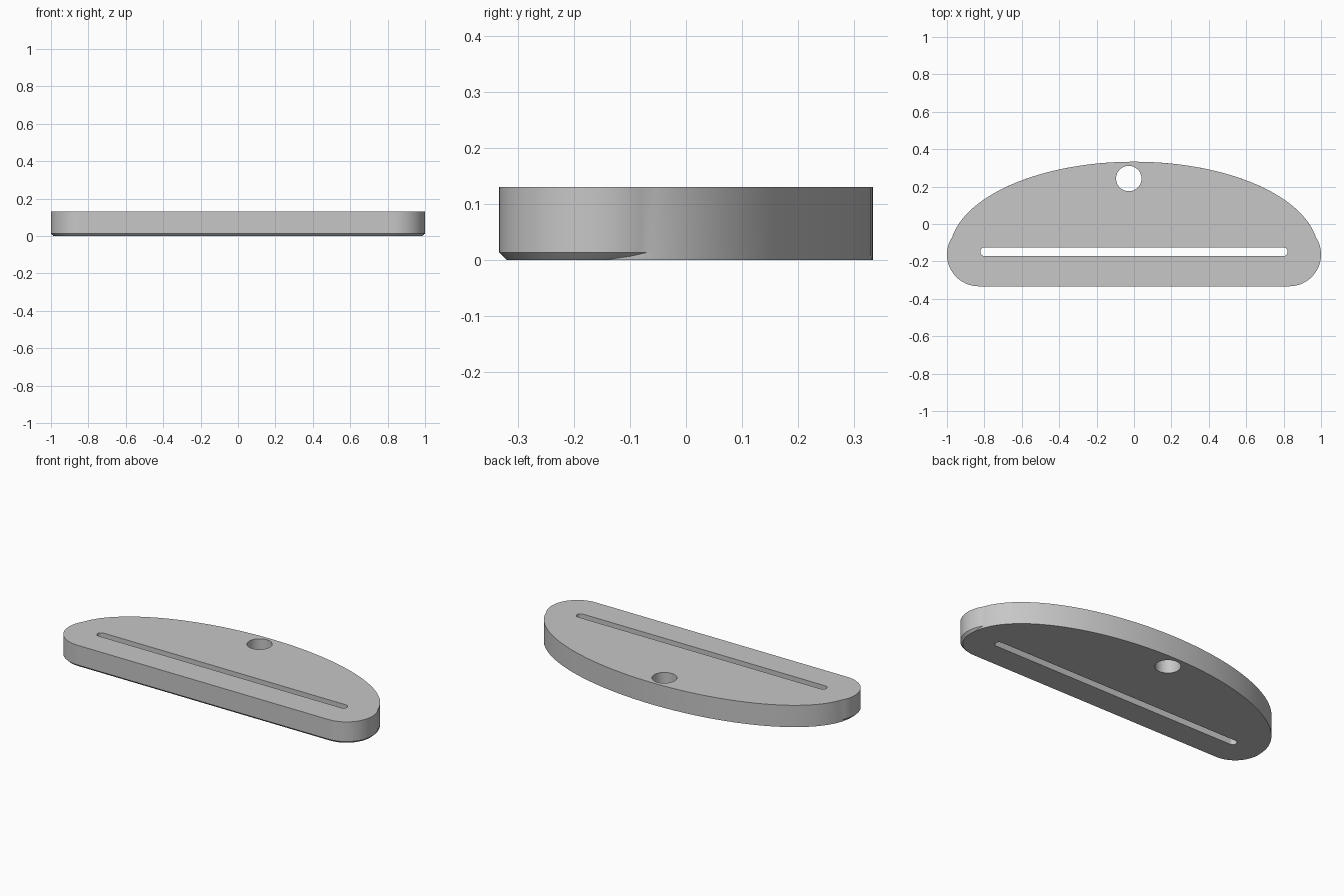
import bpy, bmesh
from math import sin, cos, pi, radians, sqrt, asin

if "Cube" in bpy.data.objects:
    bpy.data.objects.remove(bpy.data.objects["Cube"])

HEIGHT, CHAMFER = 0.13, 0.013
END_R, END_X, END_Y = 0.17, 0.83, -0.163      # rounded ends of the straight bar
ARC_A, ARC_B, ARC_Y = 0.986, 0.483, -0.15     # half ellipse of the back edge

grey = bpy.data.materials.new("plain grey")
grey.use_nodes = True
grey.diffuse_color = (0.57, 0.57, 0.57, 1)
grey.node_tree.nodes["Principled BSDF"].inputs["Base Color"].default_value = grey.diffuse_color


def loft(name, rings):
    """Join equal-length outlines, given from bottom to top, into a closed solid."""
    bm = bmesh.new()
    loops = [[bm.verts.new(p) for p in ring] for ring in rings]
    for low, high in zip(loops, loops[1:]):
        n = len(low)
        for i in range(n):
            j = (i + 1) % n
            bm.faces.new((low[i], low[j], high[j], high[i]))
    bm.faces.new(loops[0][::-1])
    bm.faces.new(loops[-1])
    bmesh.ops.recalc_face_normals(bm, faces=bm.faces)
    mesh = bpy.data.meshes.new(name)
    bm.to_mesh(mesh)
    bm.free()
    mesh.materials.append(grey)
    obj = bpy.data.objects.new(name, mesh)
    bpy.context.collection.objects.link(obj)
    return obj


def body_outline(z):
    """Bar with round ends, chamfered at the bottom, merged with the half ellipse."""
    r = END_R - max(0, CHAMFER - z)
    # Angle on the end circle where it dips into the ellipse
    lo, hi = 0.0, pi / 2
    for _ in range(40):
        mid = (lo + hi) / 2
        x, y = END_X + r * cos(mid), END_Y + r * sin(mid)
        inside = (x / ARC_A) ** 2 + (max(0, y - ARC_Y) / ARC_B) ** 2 < 1
        lo, hi = (lo, mid) if inside else (mid, hi)
    start = asin((END_Y + r * sin(lo) - ARC_Y) / ARC_B)
    half = []
    for i in range(25):
        a = -pi / 2 + (lo + pi / 2) * i / 24
        half.append((END_X + r * cos(a), END_Y + r * sin(a), z))
    for i in range(1, 49):
        t = start + (pi / 2 - start) * i / 48
        half.append((ARC_A * cos(t), ARC_Y + ARC_B * sin(t), z))
    return half + [(-x, y, z) for x, y, z in half[-2::-1]]


def slot_outline(cx, cy, half_length, r, z):
    """Stadium outline, or a circle when half_length is zero."""
    pts = []
    for side in (1, -1):
        for i in range(24):
            a = -pi / 2 + pi * (i + 0.5) / 24
            pts.append((cx + side * (half_length + r * cos(a)), cy + side * r * sin(a), z))
    return pts


# Solid body
body = loft("squeezer_body", [body_outline(z) for z in (0, CHAMFER / 2, CHAMFER, HEIGHT)])

# Long slot and hanging hole
for name, shape in (("slot_cutter", (0, -0.148, 0.799, 0.023)),
                    ("hole_cutter", (-0.028, 0.243, 0, 0.068))):
    cutter = loft(name, [slot_outline(*shape, z) for z in (-0.1, HEIGHT + 0.1)])
    cutter.hide_render = True
    cut = body.modifiers.new(name, "BOOLEAN")
    cut.operation = "DIFFERENCE"
    cut.solver = "EXACT"
    cut.object = cutter
    bpy.context.view_layer.objects.active = body
    bpy.ops.object.modifier_apply(modifier=cut.name)
    bpy.data.objects.remove(cutter)

# Smooth curved walls, crisp rims
bpy.ops.object.select_all(action="DESELECT")
body.select_set(True)
bpy.context.view_layer.objects.active = body
bpy.ops.object.shade_smooth_by_angle(angle=radians(20))
